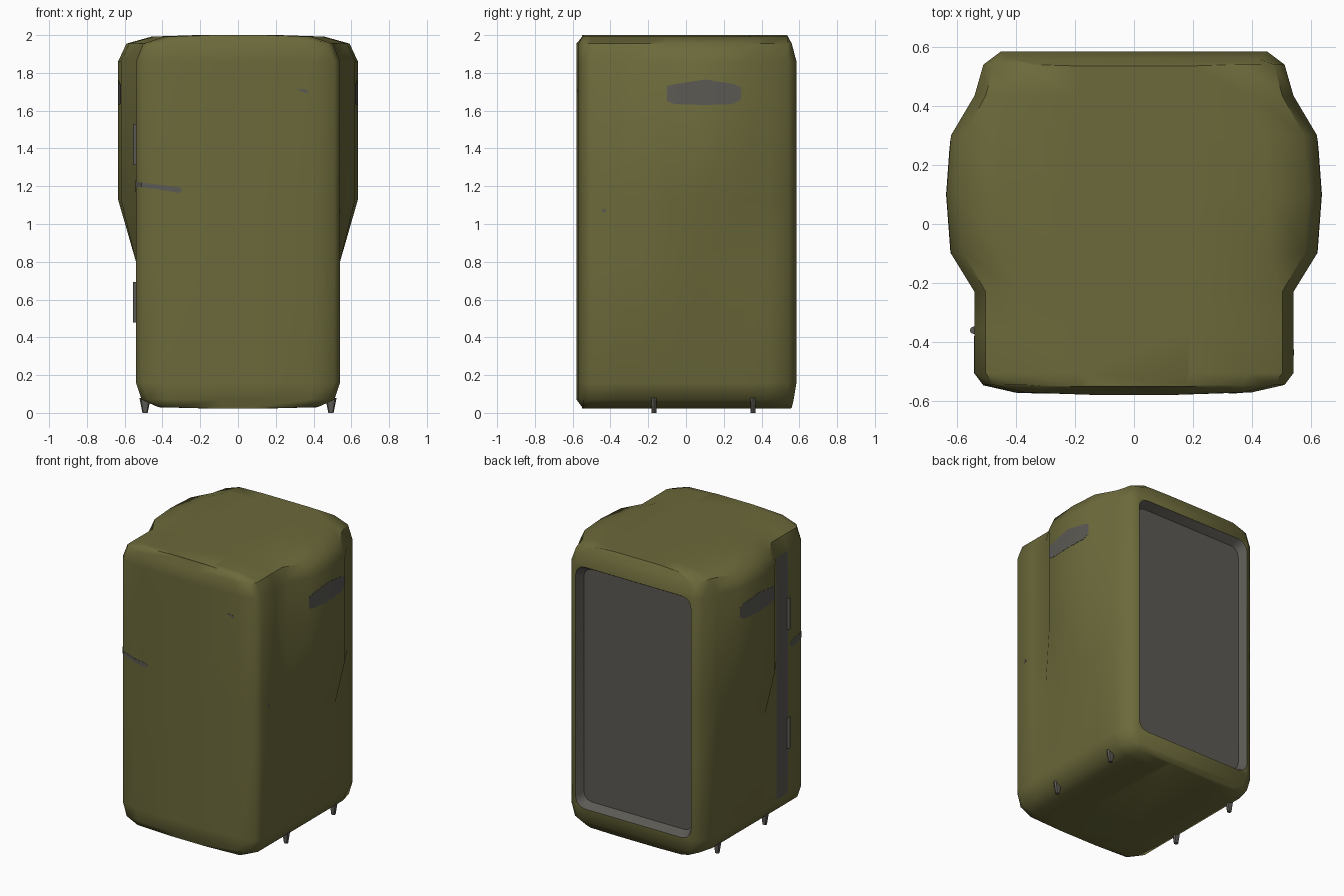
import bpy, bmesh, math

if "Cube" in bpy.data.objects:
    bpy.data.objects.remove(bpy.data.objects["Cube"])


def material(name, rgb):
    m = bpy.data.materials.new(name)
    m.diffuse_color = (*rgb, 1)
    m.use_nodes = True
    m.node_tree.nodes["Principled BSDF"].inputs["Base Color"].default_value = m.diffuse_color
    return m


OLIVE = material("olive_paint", (0.150, 0.143, 0.043))
GREY = material("worn_grey_metal", (0.105, 0.101, 0.088))


def finish(bm, name, mats, angle=50):
    bmesh.ops.recalc_face_normals(bm, faces=bm.faces[:])
    me = bpy.data.meshes.new(name)
    bm.to_mesh(me)
    bm.free()
    ob = bpy.data.objects.new(name, me)
    bpy.context.collection.objects.link(ob)
    for m in mats:
        me.materials.append(m)
    smooth(ob, angle)
    return ob


def smooth(ob, angle):
    bpy.ops.object.select_all(action='DESELECT')
    ob.select_set(True)
    bpy.context.view_layer.objects.active = ob
    bpy.ops.object.shade_smooth_by_angle(angle=math.radians(angle))


def loft(rings):
    bm = bmesh.new()
    loops = [[bm.verts.new(p) for p in r] for r in rings]
    n = len(loops[0])
    for a, b in zip(loops, loops[1:]):
        for i in range(n):
            j = (i + 1) % n
            bm.faces.new((a[i], a[j], b[j], b[i]))
    bm.faces.new(loops[0])
    bm.faces.new(loops[-1])
    return bm


# layers: height, x scale, front limit, back limit, side bulge weight
LAYERS = [
    (0.024, 0.35, 0.55, 0.555, 0), (0.03, 0.78, 0.55, 0.56, 0), (0.07, 0.945, 0.58, 0.57, 0),
    (0.16, 1, 0.58, 0.585, 0), (0.80, 1, 0.58, 0.585, 0),
    (1.13, 1, 0.58, 0.585, 1), (1.86, 1, 0.58, 0.585, 1),
    (1.955, 0.93, 0.58, 0.56, 1), (1.992, 0.72, 0.55, 0.54, 1), (2.0, 0.35, 0.55, 0.535, 1),
]
# half outlines from front to back: x, y, extra bulge
DOOR = [(0.1, -0.58, 0), (0.4, -0.57, 0), (0.51, -0.545, 0), (0.54, -0.505, 0), (0.54, -0.36, 0)]
BODY = [(0.54, -0.36, 0), (0.54, -0.23, 0), (0.54, -0.1, 0.08), (0.54, 0.1, 0.095),
        (0.54, 0.3, 0.08), (0.54, 0.435, 0), (0.51, 0.54, 0), (0.45, 0.585, 0)]


def ring(half, layer):
    z, sx, front, back, w = layer
    pts = [((x + b * w) * sx, max(-front, min(back, y)), z) for x, y, b in half]
    return pts + [(-x, y, z) for x, y, z in reversed(pts)]


# door
finish(loft([ring(DOOR, l) for l in LAYERS]), "door", [OLIVE])

# cabinet with a grey hinge-side strip
bm = loft([ring(BODY, l) for l in LAYERS])
for f in bm.faces:
    c = f.calc_center_median()
    if c.x < -0.5 and -0.36 < c.y < -0.23 and 0.16 < c.z < 1.86:
        f.material_index = 1
cabinet = finish(bm, "cabinet", [OLIVE, GREY])


# recessed grey back panel, cut with a rounded tapered block
def rounded(hw, hh, r, y):
    pts = []
    for k, (sx, sz) in enumerate([(1, 1), (-1, 1), (-1, -1), (1, -1)]):
        for s in range(4):
            a = math.radians(90 * k + 30 * s)
            pts.append((sx * (hw - r) + r * math.cos(a), y, 1.01 + sz * (hh - r) + r * math.sin(a)))
    return pts


bm = loft([rounded(0.455, 0.855, 0.07, 0.61), rounded(0.447, 0.847, 0.07, 0.585),
           rounded(0.42, 0.815, 0.06, 0.53)])
for f in bm.faces:
    f.material_index = 1
cutter = finish(bm, "back_recess_cutter", [OLIVE, GREY])
cutter.hide_render = True
mod = cabinet.modifiers.new("back_recess", 'BOOLEAN')
mod.operation = 'DIFFERENCE'
mod.solver = 'EXACT'
mod.object = cutter
bpy.context.view_layer.objects.active = cabinet
bpy.ops.object.modifier_apply(modifier=mod.name)
bpy.data.objects.remove(cutter)
smooth(cabinet, 50)


# thin grey plates: columns of x, y, low z, high z
def plate(name, cols):
    bm = bmesh.new()
    rows = [(bm.verts.new((x, y, a)), bm.verts.new((x, y, b))) for x, y, a, b in cols]
    for p, q in zip(rows, rows[1:]):
        bm.faces.new((p[0], q[0], q[1], p[1]))
    ob = finish(bm, name, [GREY])
    sol = ob.modifiers.new("thickness", 'SOLIDIFY')
    sol.thickness = 0.003
    sol.offset = 0
    bpy.ops.object.modifier_apply(modifier=sol.name)
    smooth(ob, 40)


# worn side patches
for s, side in ((1, "right"), (-1, "left")):
    plate(side + "_side_patch", [
        (s * 0.620, -0.1, 1.65, 1.73), (s * 0.623, -0.06, 1.635, 1.74), (s * 0.635, 0.1, 1.63, 1.765),
        (s * 0.624, 0.25, 1.635, 1.742), (s * 0.620, 0.29, 1.66, 1.725)])

# handle streak wrapping the door edge, and two small chips
plate("door_handle_streak", [
    (-0.540, -0.38, 1.17, 1.20), (-0.540, -0.45, 1.17, 1.23), (-0.540, -0.505, 1.195, 1.225),
    (-0.510, -0.545, 1.195, 1.22), (-0.4, -0.570, 1.18, 1.205), (-0.32, -0.5727, 1.165, 1.197),
    (-0.3, -0.5733, 1.17, 1.188)])
plate("door_chip", [(0.32, -0.5727, 1.708, 1.714), (0.35, -0.5717, 1.697, 1.714),
                    (0.37, -0.571, 1.692, 1.705)])
plate("door_side_chip", [(0.540, -0.445, 1.062, 1.08), (0.540, -0.425, 1.062, 1.08)])

# hinges
for z, label in ((1.42, "upper"), (0.585, "lower")):
    bm = bmesh.new()
    bmesh.ops.create_cone(bm, cap_ends=True, segments=8, radius1=0.013, radius2=0.013, depth=0.215)
    bmesh.ops.translate(bm, verts=bm.verts[:], vec=(-0.543, -0.36, z))
    finish(bm, label + "_hinge", [GREY])

# tapered feet
for sx, side in ((1, "right"), (-1, "left")):
    for y, place in ((-0.17, "front"), (0.355, "back")):
        bm = bmesh.new()
        bmesh.ops.create_cone(bm, cap_ends=True, segments=8, radius1=0.014, radius2=0.03, depth=0.08)
        for v in bm.verts:
            v.co.y = max(-0.013, min(0.013, v.co.y))
        bmesh.ops.translate(bm, verts=bm.verts[:], vec=(sx * 0.492, y, 0.04))
        finish(bm, place + "_" + side + "_foot", [GREY])
